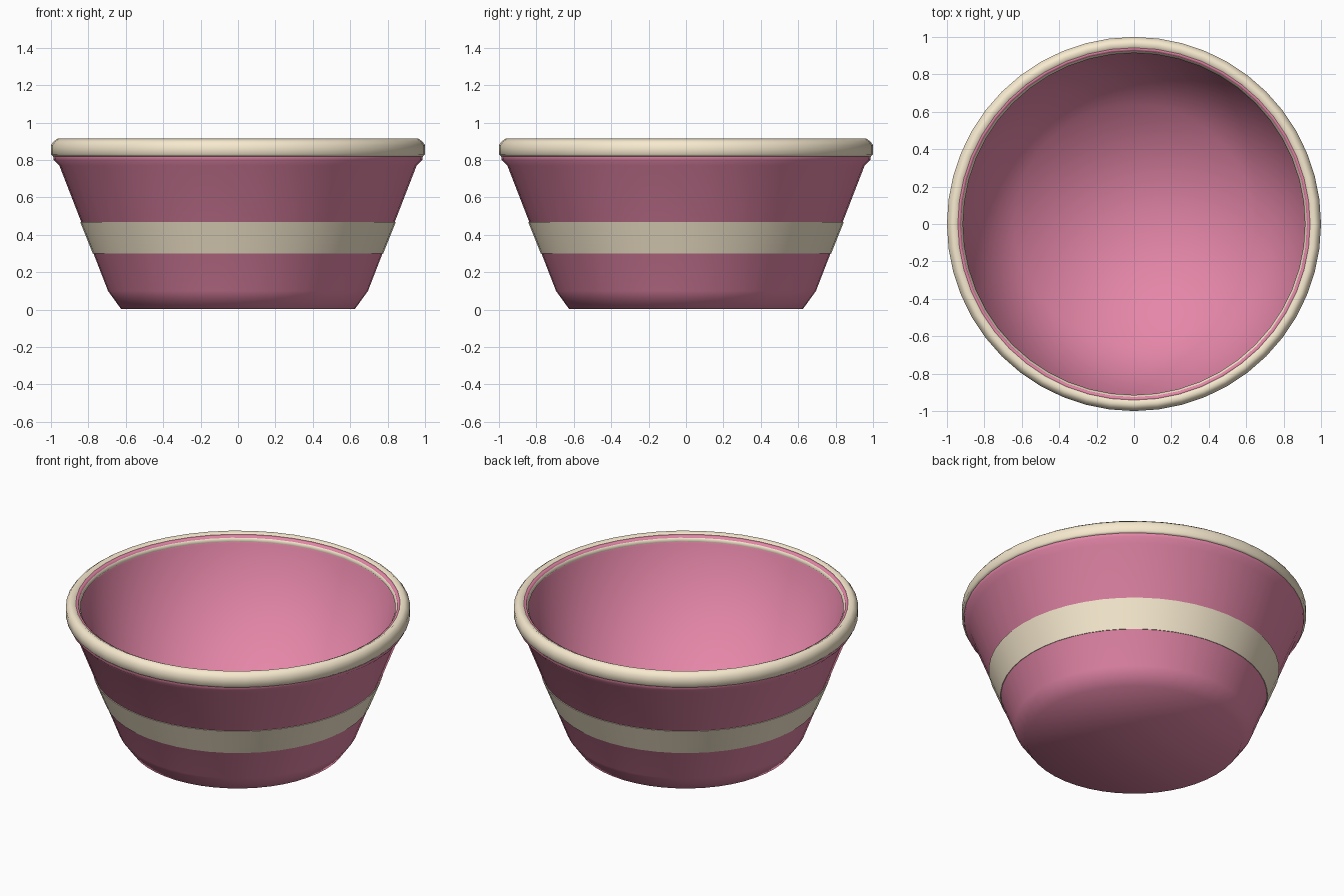
import bpy, bmesh, math

if "Cube" in bpy.data.objects:
    bpy.data.objects.remove(bpy.data.objects["Cube"])

SEGMENTS = 48


def material(name, color):
    m = bpy.data.materials.new(name)
    m.diffuse_color = (*color, 1)
    m.use_nodes = True
    m.node_tree.nodes["Principled BSDF"].inputs["Base Color"].default_value = m.diffuse_color
    return m


def lathe(name, profile, mat, closed=False):
    """Revolve an (r, z) profile around the z axis; r = 0 makes a pole."""
    bm = bmesh.new()
    rings = []
    for r, z in profile:
        n = 1 if r == 0 else SEGMENTS
        rings.append([bm.verts.new((r * math.cos(2 * math.pi * i / SEGMENTS),
                                    r * math.sin(2 * math.pi * i / SEGMENTS), z))
                      for i in range(n)])
    pairs = list(zip(rings, rings[1:]))
    if closed:
        pairs.append((rings[-1], rings[0]))
    for a, b in pairs:
        for i in range(SEGMENTS):
            j = (i + 1) % SEGMENTS
            quad = [a[i % len(a)], a[j % len(a)], b[j % len(b)], b[i % len(b)]]
            bm.faces.new(list(dict.fromkeys(quad)))
    bmesh.ops.recalc_face_normals(bm, faces=bm.faces)
    for f in bm.faces:
        f.smooth = True
    me = bpy.data.meshes.new(name)
    bm.to_mesh(me)
    bm.free()
    me.materials.append(mat)
    ob = bpy.data.objects.new(name, me)
    bpy.context.collection.objects.link(ob)
    return ob


pink = material("pink_glaze", (0.78, 0.24, 0.39))
cream = material("cream_glaze", (0.93, 0.82, 0.62))

# Bowl: underside, outer wall, flared lip, inner wall and floor
lathe("bowl", [
    (0, 0.003), (0.625, 0.003), (0.695, 0.10), (0.955, 0.77), (0.985, 0.80),
    (0.99, 0.83), (0.955, 0.875), (0.941, 0.902), (0.926, 0.893),
    (0.918, 0.855), (0.64, 0.12), (0, 0.06)], pink)

# Rolled rim around the lip
lathe("rim", [
    (0.99, 0.82), (1.0, 0.83), (1.0, 0.88), (0.985, 0.90), (0.965, 0.914),
    (0.941, 0.90), (0.926, 0.889), (0.914, 0.873), (0.93, 0.85),
    (0.95, 0.82)], cream, closed=True)

# Painted stripe hugging the outer wall
band = lathe("stripe_band", [
    (0.765, 0.30), (0.776, 0.30), (0.844, 0.47), (0.831, 0.47)], cream, closed=True)

# Keep the stripe edges crisp
band.select_set(True)
bpy.context.view_layer.objects.active = band
bpy.ops.object.shade_smooth_by_angle(angle=math.radians(40))
